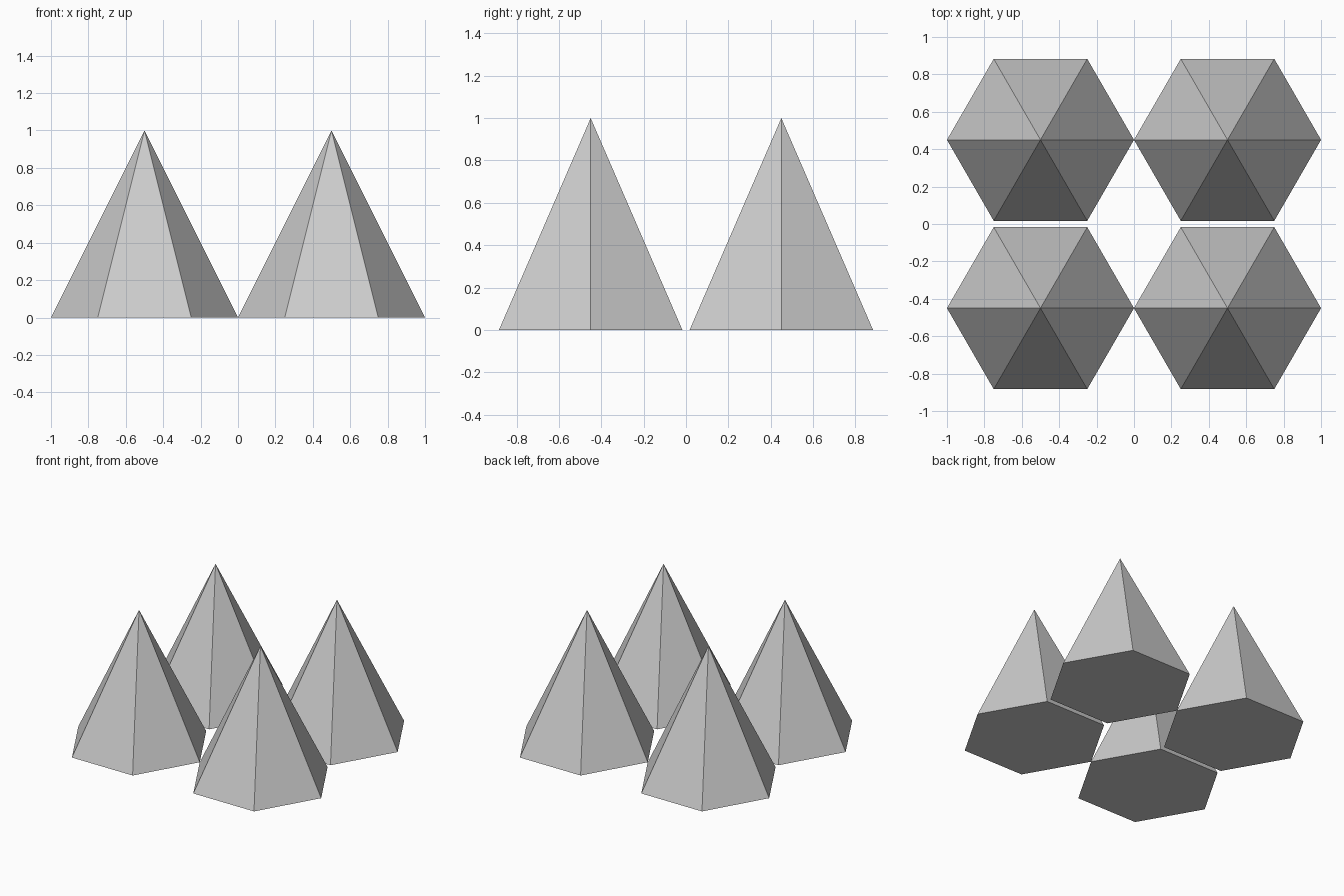
import bpy
import bmesh
from math import cos, sin, pi

if "Cube" in bpy.data.objects:
    bpy.data.objects.remove(bpy.data.objects["Cube"])

SIDES, RADIUS, HEIGHT = 6, 0.5, 1.0


def pyramid(name, x, y):
    # six-sided pyramid with corners pointing along x, closed base on z = 0
    bm = bmesh.new()
    base = [bm.verts.new((RADIUS * cos(2 * pi * i / SIDES),
                          RADIUS * sin(2 * pi * i / SIDES), 0))
            for i in range(SIDES)]
    tip = bm.verts.new((0, 0, HEIGHT))
    bm.faces.new(base[::-1])
    for i in range(SIDES):
        bm.faces.new((base[i], base[(i + 1) % SIDES], tip))
    mesh = bpy.data.meshes.new(name)
    bm.to_mesh(mesh)
    bm.free()
    obj = bpy.data.objects.new(name, mesh)
    obj.location = (x, y, 0)
    bpy.context.collection.objects.link(obj)


# two by two grid of pyramids
for row, y in (("front", -0.45), ("back", 0.45)):
    for side, x in (("left", -0.5), ("right", 0.5)):
        pyramid(f"{row}_{side}_pyramid", x, y)
